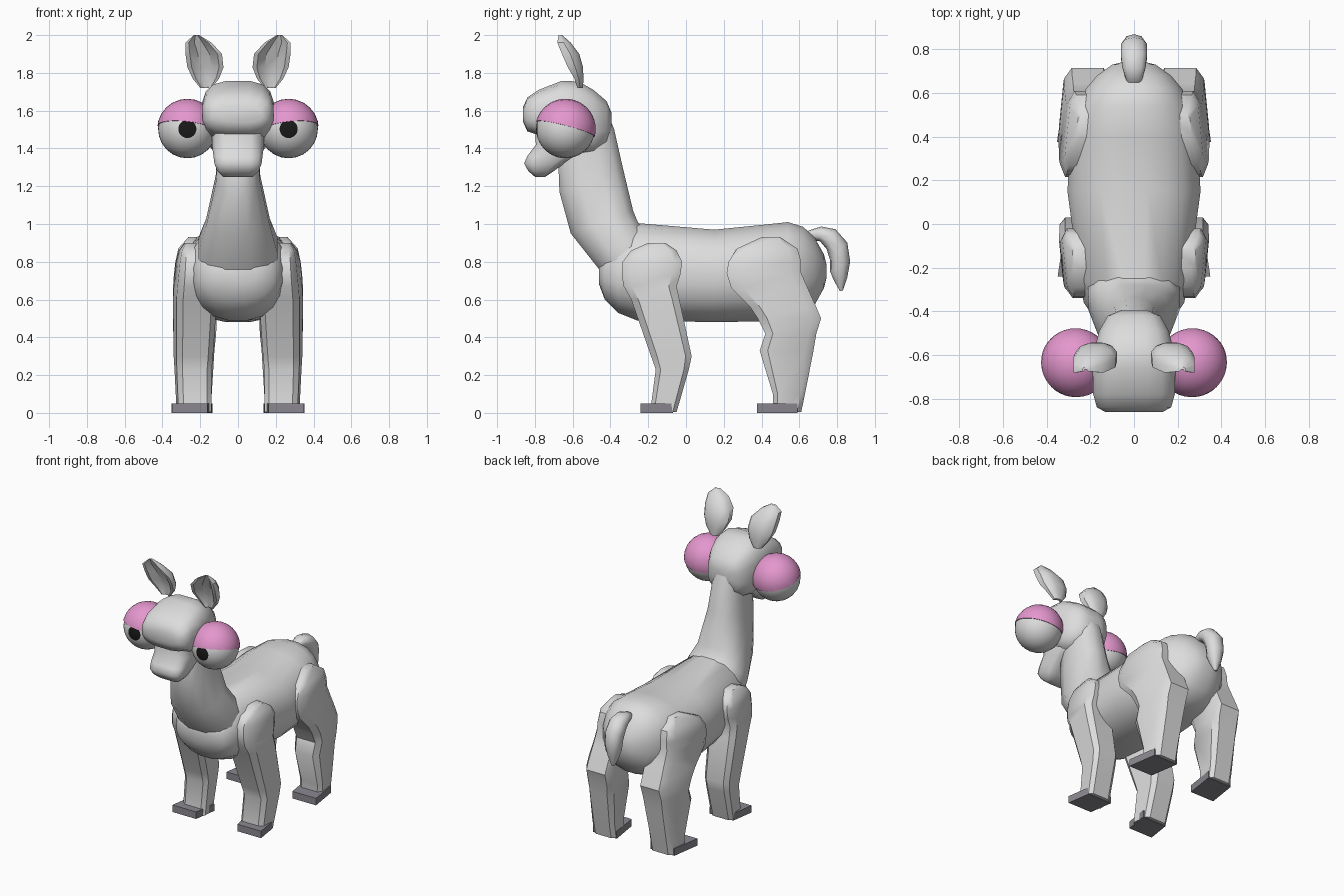
import bpy, bmesh
from math import cos, sin, pi, copysign
from mathutils import Vector, Matrix

default_cube = bpy.data.objects.get("Cube")
if default_cube:
    bpy.data.objects.remove(default_cube, do_unlink=True)


def make_material(name, red, green, blue):
    material = bpy.data.materials.new(name)
    material.use_nodes = True
    colour = (red, green, blue, 1)
    material.diffuse_color = colour
    shader = material.node_tree.nodes["Principled BSDF"]
    shader.inputs["Base Color"].default_value = colour
    return material


WOOL = make_material("pale grey wool", .72, .72, .72)
LID = make_material("pink eyelid", .78, .31, .62)
HOOF = make_material("dark grey hoof", .26, .25, .28)
BLACK = make_material("black pupil", .01, .01, .01)
SIDES = (("left", 1), ("right", -1))


def finish(name, bm, materials, sharp_angle=.65):
    """Turn a bmesh into an object, smooth except at sharp edges."""
    bmesh.ops.recalc_face_normals(bm, faces=bm.faces)
    for face in bm.faces:
        face.smooth = True
    for edge in bm.edges:
        edge.smooth = edge.calc_face_angle(0) < sharp_angle
    mesh = bpy.data.meshes.new(name)
    bm.to_mesh(mesh)
    bm.free()
    for material in materials:
        mesh.materials.append(material)
    obj = bpy.data.objects.new(name, mesh)
    bpy.context.collection.objects.link(obj)
    return obj


def rounded_section(count, power):
    """Unit outline between an ellipse and a box."""
    points = []
    for i in range(count):
        angle = 2 * pi * (i + .5) / count
        points.append([copysign(abs(f(angle)) ** (2 / power), f(angle)) for f in (cos, sin)])
    reach = max(abs(p[0]) for p in points)
    return [(u / reach, v / reach) for u, v in points]


def loft(name, rows, material=WOOL, count=16, power=2.3, side=1, skew=0, cup=0, sharp_angle=.65):
    """Skin sections; each row is (first y z, second y z, x min, x max)."""
    bm = bmesh.new()
    rings = []
    for y0, z0, y1, z1, x0, x1 in rows:
        middle = Vector(((x0 + x1) / 2, (y0 + y1) / 2, (z0 + z1) / 2))
        across = Vector(((x1 - x0) / 2, 0, 0))
        along = Vector((0, (y1 - y0) / 2, (z1 - z0) / 2))
        ring = []
        for u, v in rounded_section(count, power):
            if v < 0:
                v *= 1 - cup * (1 - u * u)
            point = middle + across * u + along * v
            point.x += skew * (point.y - middle.y)
            point.x *= side
            ring.append(bm.verts.new(point))
        rings.append(ring)
    for low, high in zip(rings, rings[1:]):
        for i in range(count):
            j = (i + 1) % count
            bm.faces.new((low[i], low[j], high[j], high[i]))
    bm.faces.new(rings[0])
    bm.faces.new(rings[-1])
    return finish(name, bm, [material], sharp_angle)


def upright(rows):
    """Sections facing along y: (y, bottom, top, half width)."""
    return [(y, low, y, high, -w, w) for y, low, high, w in rows]


def level(rows):
    """Horizontal sections: (z, front, back, x min, x max)."""
    return [(front, z, back, z, x0, x1) for z, front, back, x0, x1 in rows]


def tilted(rows):
    """Centred sections at any tilt."""
    return [(*row[:4], -row[4], row[4]) for row in rows]


# Barrel body with rounded chest and rump
loft("body", upright([
    (-.46, .68, .79, .1), (-.43, .6, .85, .185), (-.36, .53, .92, .23),
    (-.26, .49, 1.005, .25), (.15, .48, .97, .305), (.4, .485, .995, .29),
    (.54, .49, 1.01, .26), (.62, .52, .985, .22), (.68, .57, .93, .17),
    (.73, .66, .84, .1), (.745, .72, .78, .04)]), count=20)

# Neck
loft("neck", tilted([
    (-.4, .66, -.2, .95, .21), (-.46, .76, -.255, 1.01, .21),
    (-.61, .95, -.28, 1.07, .168), (-.67, 1.17, -.335, 1.3, .118),
    (-.675, 1.3, -.38, 1.5, .105), (-.62, 1.45, -.42, 1.6, .1)]),
    count=12, power=2.4, sharp_angle=.9)

# Head with a boxy forelock, and the muzzle under it
loft("head", upright([
    (-.395, 1.5, 1.59, .06), (-.42, 1.42, 1.65, .12), (-.49, 1.37, 1.71, .16),
    (-.57, 1.36, 1.755, .18), (-.66, 1.41, 1.757, .19), (-.78, 1.47, 1.71, .187),
    (-.84, 1.49, 1.67, .17), (-.862, 1.54, 1.62, .13)]), power=3, sharp_angle=.9)
loft("muzzle", level([
    (1.54, -.8, -.5, -.14, .14), (1.42, -.795, -.45, -.138, .138),
    (1.36, -.84, -.58, -.13, .13), (1.32, -.857, -.645, -.125, .125),
    (1.28, -.835, -.7, -.11, .11), (1.25, -.8, -.745, -.08, .08)]),
    count=12, power=4, sharp_angle=.9)

# Tail
loft("tail", tilted([
    (.63, .92, .65, .965, .03), (.71, .91, .715, .985, .052),
    (.745, .87, .79, .97, .06), (.765, .81, .852, .9, .06),
    (.765, .75, .867, .8, .052), (.785, .7, .853, .72, .036),
    (.815, .645, .83, .648, .01)]), count=10, sharp_angle=.9)

FRONT_LEG = level([
    (.004, -.19, -.05, .145, .32), (.23, -.16, .015, .145, .33),
    (.3, -.185, .03, .14, .333), (.6, -.29, -.035, .12, .335),
    (.67, -.33, -.05, .12, .33), (.73, -.34, -.03, .13, .325),
    (.8, -.335, -.02, .145, .318), (.86, -.29, -.05, .16, .305),
    (.9, -.2, -.11, .18, .28)])
REAR_LEG = level([
    (.004, .46, .61, .145, .32), (.1, .46, .63, .145, .322),
    (.33, .39, .675, .135, .33), (.42, .42, .69, .125, .333),
    (.5, .38, .715, .125, .333), (.56, .34, .69, .125, .333),
    (.66, .24, .645, .125, .33), (.74, .215, .61, .13, .325),
    (.8, .225, .61, .135, .318), (.87, .27, .59, .14, .305),
    (.93, .4, .5, .16, .26)])
EAR = level([
    (1.72, -.591, -.545, .14, .2), (1.77, -.615, -.543, .1, .24),
    (1.83, -.668, -.545, .077, .268), (1.9, -.704, -.565, .085, .278),
    (1.96, -.718, -.61, .14, .278), (2, -.686, -.655, .205, .235)])


def hoof(front, back):
    return level([(z, front, back, .15, .337) for z in (0, .05)])


def sphere(radius):
    bm = bmesh.new()
    bmesh.ops.create_uvsphere(bm, u_segments=24, v_segments=20, radius=radius)
    bmesh.ops.rotate(bm, verts=bm.verts, matrix=Matrix.Rotation(pi / 2, 3, "X"))
    return bm


for word, side in SIDES:
    # Legs and splayed hooves
    loft(word + "_front_leg", FRONT_LEG, count=8, power=5, side=side, skew=.1)
    loft(word + "_rear_leg", REAR_LEG, count=8, power=5, side=side, skew=-.1)
    loft(word + "_front_hoof", hoof(-.24, -.07), HOOF, 4, 2, side, -.15)
    loft(word + "_rear_hoof", hoof(.375, .59), HOOF, 4, 2, side, -.15)

    # Cupped ear
    loft(word + "_ear", EAR, count=12, side=side, cup=1.4)

    # Eyeball with a pupil facing forward
    centre = Vector((side * .268, -.638, 1.503))
    bm = sphere(.155)
    for face in bm.faces:
        direction = face.calc_center_median().normalized()
        face.material_index = int(direction.y < -cos(pi / 10))
    bmesh.ops.translate(bm, verts=bm.verts, vec=centre)
    finish(word + "_eye", bm, [WOOL, BLACK])

    # Drooping upper eyelid
    bm = sphere(.16)
    bmesh.ops.bisect_plane(bm, geom=bm.verts[:] + bm.edges[:] + bm.faces[:],
                           plane_co=(0, 0, 0), plane_no=(-.12 * side, .26, 1),
                           clear_inner=True)
    bmesh.ops.holes_fill(bm, edges=[e for e in bm.edges if e.is_boundary])
    bmesh.ops.translate(bm, verts=bm.verts, vec=centre)
    finish(word + "_eyelid", bm, [LID])
